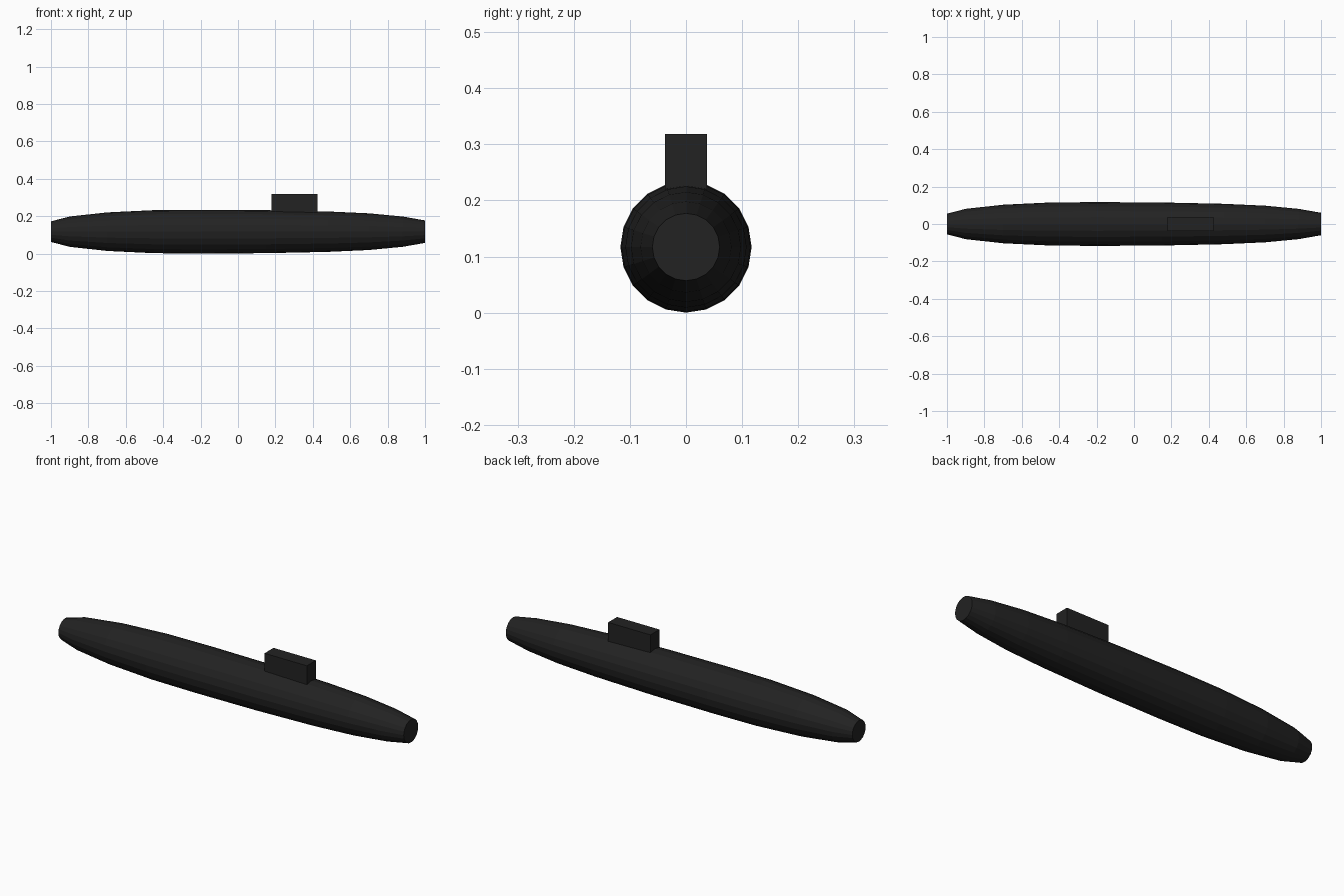
import bpy
import bmesh
from math import cos, sin, tau

cube = bpy.data.objects.get("Cube")
if cube:
    bpy.data.objects.remove(cube, do_unlink=True)

SIDES = 20
AXIS_Z = 0.117

black = bpy.data.materials.new("matte black")
black.use_nodes = True
colour = (0.016, 0.016, 0.016, 1)
black.diffuse_color = colour
black.node_tree.nodes["Principled BSDF"].inputs["Base Color"].default_value = colour


def add_part(name, bm):
    bmesh.ops.recalc_face_normals(bm, faces=bm.faces)
    mesh = bpy.data.meshes.new(name)
    bm.to_mesh(mesh)
    bm.free()
    mesh.materials.append(black)
    obj = bpy.data.objects.new(name, mesh)
    bpy.context.collection.objects.link(obj)
    return obj


# Hull: rings of (x, radius) lofted along the length, flat at both ends
profile = [(-1, 0.055), (-0.9, 0.081), (-0.7, 0.103), (-0.45, 0.115),
           (-0.2, 0.117), (0.15, 0.115), (0.48, 0.108), (0.7, 0.098),
           (0.88, 0.081), (1, 0.06)]
bm = bmesh.new()
rings = []
for x, r in profile:
    rings.append([bm.verts.new((x, r * cos(tau * i / SIDES),
                                AXIS_Z + r * sin(tau * i / SIDES)))
                  for i in range(SIDES)])
for a, b in zip(rings, rings[1:]):
    for i in range(SIDES):
        j = (i + 1) % SIDES
        bm.faces.new((a[i], a[j], b[j], b[i]))
bm.faces.new(rings[0])
bm.faces.new(rings[-1])
add_part("hull", bm)

# Conning tower: plain box sunk into the top of the hull
bm = bmesh.new()
bmesh.ops.create_cube(bm, size=1)
bmesh.ops.scale(bm, vec=(0.245, 0.074, 0.138), verts=bm.verts)
bmesh.ops.translate(bm, vec=(0.302, 0, 0.249), verts=bm.verts)
add_part("conning_tower", bm)
